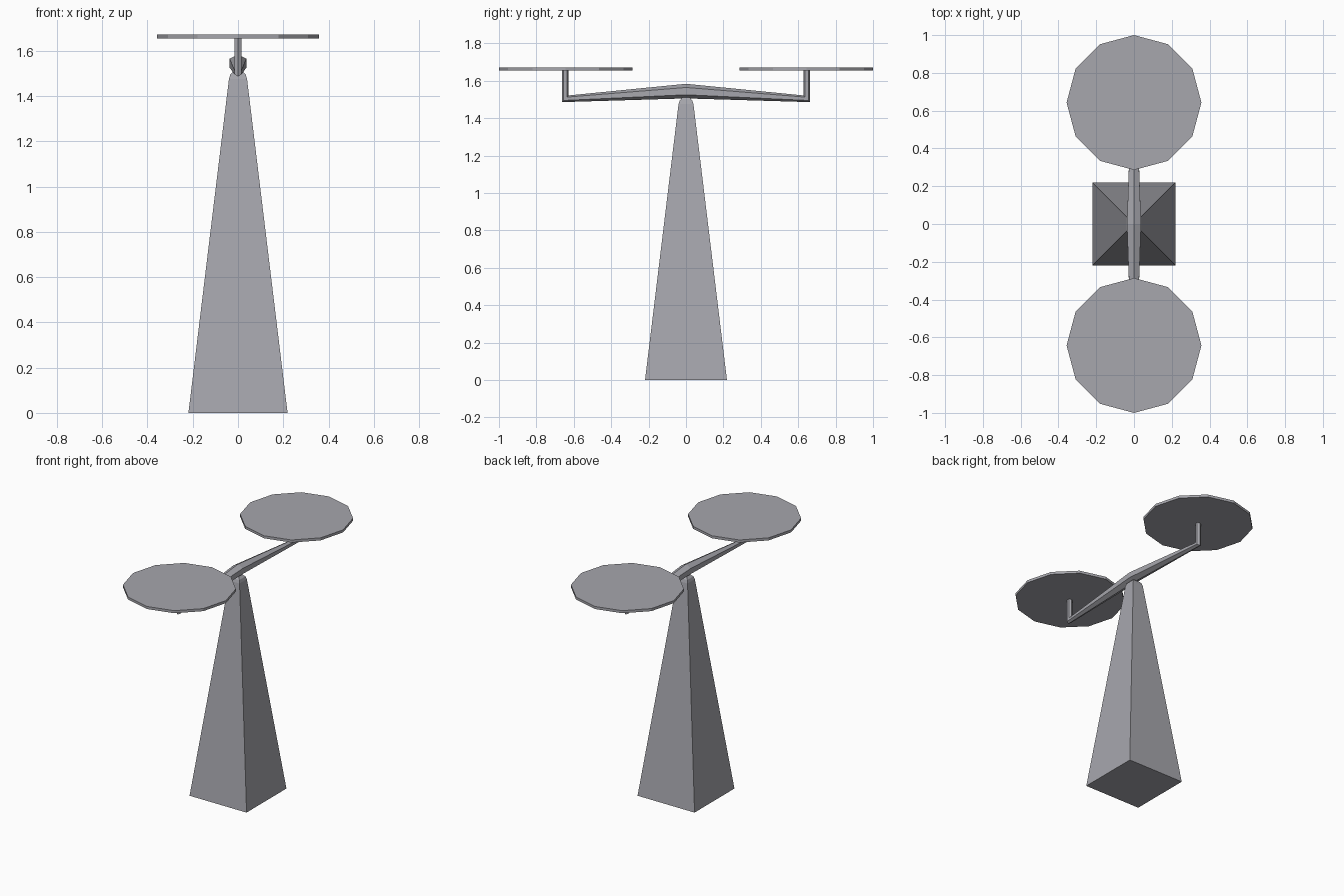
import bpy
from math import pi, cos, sin
from mathutils import Vector

if "Cube" in bpy.data.objects:
    bpy.data.objects.remove(bpy.data.objects["Cube"])

grey = bpy.data.materials.new("dark_grey")
grey.diffuse_color = (0.385, 0.385, 0.418, 1)
grey.use_nodes = True
grey.node_tree.nodes["Principled BSDF"].inputs["Base Color"].default_value = grey.diffuse_color


def loft(name, rings):
    """Skin a closed solid through rings that share a vertex count."""
    n = len(rings[0])
    verts = [v for ring in rings for v in ring]
    faces = [tuple(reversed(range(n))),
             tuple(range(len(verts) - n, len(verts)))]
    for i in range(len(rings) - 1):
        a, b = i * n, (i + 1) * n
        for j in range(n):
            k = (j + 1) % n
            faces.append((a + j, a + k, b + k, b + j))
    mesh = bpy.data.meshes.new(name)
    mesh.from_pydata(verts, [], faces)
    mesh.materials.append(grey)
    obj = bpy.data.objects.new(name, mesh)
    bpy.context.collection.objects.link(obj)
    return obj


def square(half, z):
    return [(-half, -half, z), (half, -half, z), (half, half, z), (-half, half, z)]


def hexagon(y, z, r, up, width=1.0):
    """Hexagon across x and the 'up' direction in the YZ plane."""
    c, up = Vector((0, y, z)), Vector((0, *up))
    return [c + Vector((width * r * sin(i * pi / 3), 0, 0)) + up * r * cos(i * pi / 3)
            for i in range(6)]


# Tapered pedestal with a softened tip
loft("pedestal", [square(0.219, 0), square(0.04, 1.475),
                  square(0.034, 1.495), square(0.02, 1.51)])

# Hexagonal arm: upright, mitred elbow, thick middle, elbow, upright
Y = 0.645
loft("balance_arm", [
    hexagon(-Y, 1.66, 0.018, (-1, 0)),
    hexagon(-Y, 1.504, 0.018, (-1, -1)),
    hexagon(0, 1.545, 0.039, (0, -1), 1.1),
    hexagon(Y, 1.504, 0.018, (1, -1)),
    hexagon(Y, 1.66, 0.018, (1, 0)),
])

# Twelve-sided pans
for side, y in (("front", -Y + 0.002), ("back", Y - 0.002)):
    bpy.ops.mesh.primitive_cylinder_add(vertices=12, radius=0.357, depth=0.018,
                                        location=(0, y, 1.663))
    pan = bpy.context.object
    pan.name = side + "_pan"
    pan.data.materials.append(grey)
